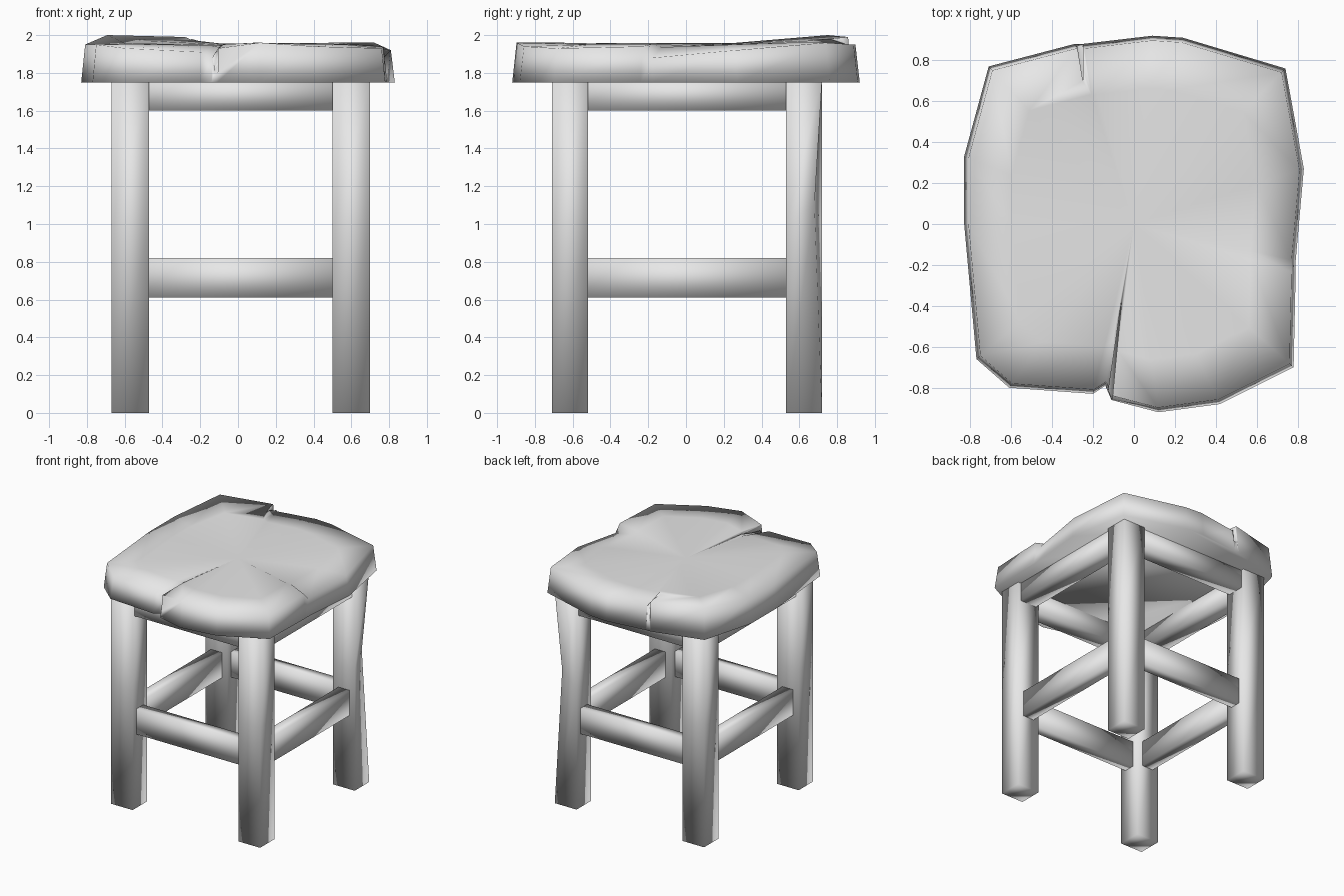
import bpy
import bmesh

if "Cube" in bpy.data.objects:
    bpy.data.objects.remove(bpy.data.objects["Cube"], do_unlink=True)

# Single plain grey material
grey = bpy.data.materials.new("plain_grey")
grey.use_nodes = True
grey.diffuse_color = (0.8, 0.8, 0.8, 1)
grey.node_tree.nodes["Principled BSDF"].inputs["Base Color"].default_value = (0.8, 0.8, 0.8, 1)


def loft(name, rings, peak=None):
    """Skin a stack of rings, cap the bottom, close the top flat or to a peak."""
    bm = bmesh.new()
    rows = [[bm.verts.new(p) for p in ring] for ring in rings]
    n = len(rows[0])
    for low, high in zip(rows, rows[1:]):
        for i in range(n):
            j = (i + 1) % n
            bm.faces.new((low[i], low[j], high[j], high[i]))
    bm.faces.new(rows[0][::-1])
    if peak:
        tip = bm.verts.new(peak)
        for i in range(n):
            bm.faces.new((rows[-1][i], rows[-1][(i + 1) % n], tip))
    else:
        bm.faces.new(rows[-1])
    bmesh.ops.recalc_face_normals(bm, faces=bm.faces)
    for face in bm.faces:
        face.smooth = True
    mesh = bpy.data.meshes.new(name)
    bm.to_mesh(mesh)
    bm.free()
    mesh.materials.append(grey)
    obj = bpy.data.objects.new(name, mesh)
    bpy.context.collection.objects.link(obj)
    return obj


def rectangle(x0, x1, y0, y1, z):
    return [(x0, y0, z), (x1, y0, z), (x1, y1, z), (x0, y1, z)]


def box(name, x, y, z):
    return loft(name, [rectangle(*x, *y, h) for h in z])


# Legs: square posts, the back left one worn away on its outer corner
SPAN_X = {"right": (-0.67, -0.47), "left": (0.50, 0.70)}
SPAN_Y = {"front": (-0.71, -0.52), "back": (0.53, 0.72)}
for end, y in SPAN_Y.items():
    for side, x in SPAN_X.items():
        rings = [rectangle(*x, *y, z) for z in (0, 1.0, 1.76)]
        if (end, side) == ("back", "left"):
            rings[1][2] = (x[1] - 0.04, y[1] - 0.04, 1.1)
        loft(f"{end}_{side}_leg", rings)

# Rails: a thin set low down and a thicker set under the seat
for level, z, inset in (("lower", (0.61, 0.82), 0.05), ("upper", (1.6, 1.77), 0.025)):
    for end, (y0, y1) in SPAN_Y.items():
        box(f"{end}_{level}_rail", (-0.48, 0.51), (y0 + inset, y1 - inset), z)
    for side, (x0, x1) in SPAN_X.items():
        box(f"{side}_{level}_rail", (x0 + inset, x1 - inset), (-0.53, 0.54), z)

# Seat: irregular slab with an uneven rim and a shallow dish
rim = [
    (-0.11, -0.86, 1.93), (0.12, -0.92, 1.96), (0.42, -0.88, 1.94), (0.78, -0.70, 1.93),
    (0.79, -0.24, 1.94), (0.79, -0.18, 1.88), (0.83, 0.27, 1.92), (0.74, 0.76, 1.96),
    (0.24, 0.91, 1.95), (0.09, 0.92, 1.95), (-0.25, 0.88, 1.94), (-0.29, 0.88, 1.99),
    (-0.71, 0.77, 2.0), (-0.83, 0.33, 1.95), (-0.83, 0.0, 1.95), (-0.77, -0.66, 1.95),
    (-0.61, -0.80, 1.93), (-0.20, -0.83, 1.91), (-0.14, -0.79, 1.88),
]
seat = loft("seat", [
    [(x, y, 1.75) for x, y, z in rim],
    [(x * 0.975, y * 0.975, z) for x, y, z in rim],
    [(x * 0.72, y * 0.72, 0.7 * 1.96 + 0.3 * z) for x, y, z in rim],
], peak=(0, 0, 1.945))


# Cracks: tapering wedges cut into the front and back of the seat
def crack(corners, depths):
    cutter = loft("crack_cutter", [
        [(x, y, d) for (x, y), d in zip(corners, depths)],
        [(x, y, 2.1) for x, y in corners],
    ])
    cutter.hide_render = True
    cut = seat.modifiers.new("crack", "BOOLEAN")
    cut.operation = "DIFFERENCE"
    cut.solver = "EXACT"
    cut.object = cutter
    bpy.context.view_layer.objects.active = seat
    bpy.ops.object.modifier_apply(modifier=cut.name)
    bpy.data.objects.remove(cutter, do_unlink=True)


crack([(-0.145, -0.95), (-0.115, -0.95), (-0.06, -0.37)], (1.78, 1.78, 1.92))
crack([(-0.25, 0.95), (-0.29, 0.95), (-0.25, 0.7)], (1.8, 1.8, 1.94))
